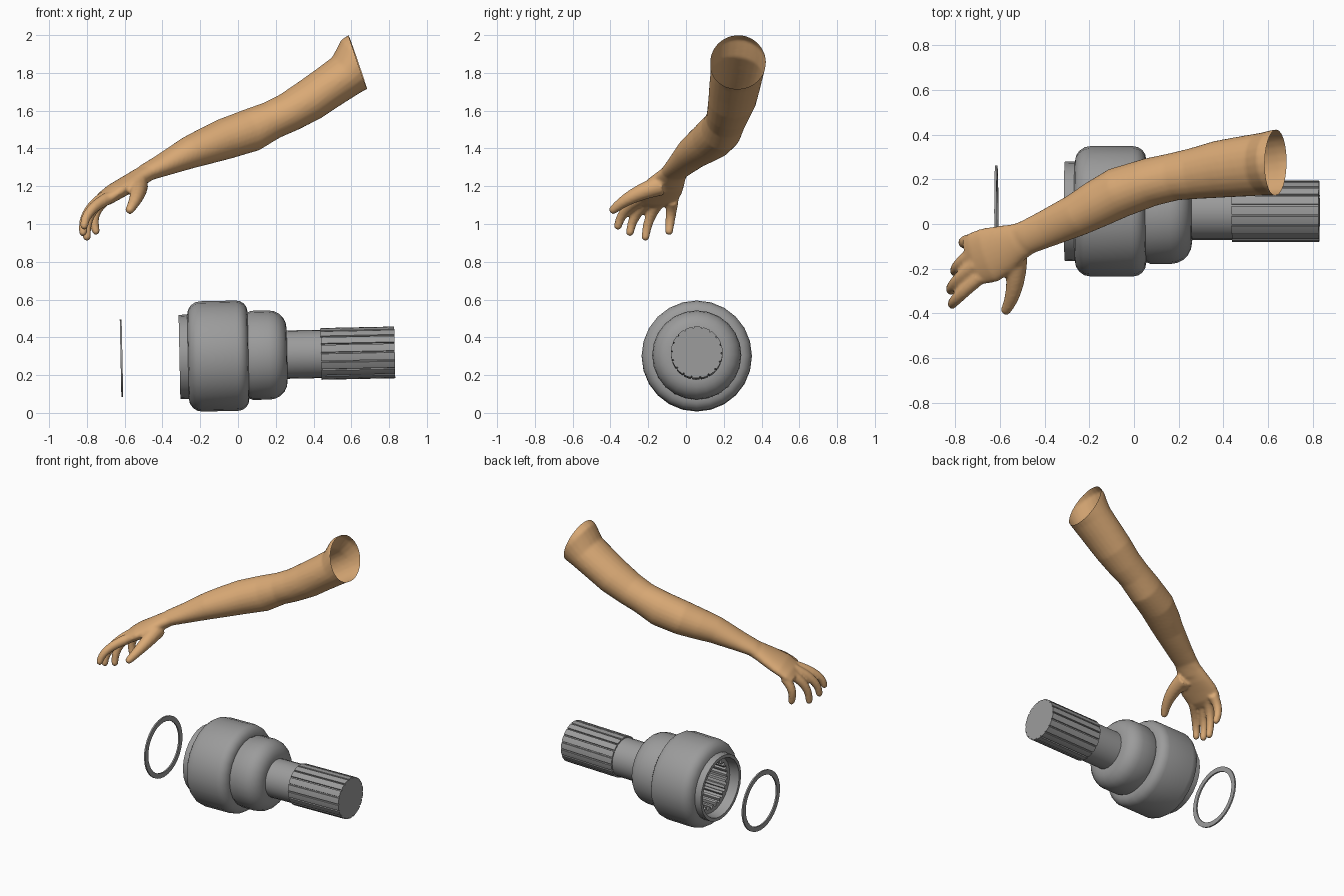
import bpy, bmesh, math
from mathutils import Vector

if "Cube" in bpy.data.objects:
    bpy.data.objects.remove(bpy.data.objects["Cube"])

def material(name, color):
    m = bpy.data.materials.new(name)
    m.diffuse_color = (*color, 1)
    m.use_nodes = True
    m.node_tree.nodes["Principled BSDF"].inputs["Base Color"].default_value = m.diffuse_color
    return m

GRAY = material("steel gray", (0.33, 0.33, 0.33))
SKIN = material("skin", (0.70, 0.40, 0.18))

def add_object(name, bm, mat, angle=35):
    me = bpy.data.meshes.new(name)
    bm.to_mesh(me)
    bm.free()
    ob = bpy.data.objects.new(name, me)
    bpy.context.collection.objects.link(ob)
    me.materials.append(mat)
    bpy.ops.object.select_all(action='DESELECT')
    bpy.context.view_layer.objects.active = ob
    ob.select_set(True)
    bpy.ops.object.shade_smooth_by_angle(angle=math.radians(angle))
    return ob

def bridge(bm, rings, closed=False):
    pairs = list(zip(rings, rings[1:])) + ([(rings[-1], rings[0])] if closed else [])
    for a, b in pairs:
        n = len(a)
        for i in range(n):
            j = (i + 1) % n
            bm.faces.new((a[i], a[j], b[j], b[i]))

# ---------- shaft coupling: lathed parts along a slightly tilted x axis ----------
ROUND = [(0, 1)]

def lathe(name, profile, count, tooth=ROUND, caps=(False, False), closed=False, flip=False):
    """profile: (x, radius, toothed) points; tooth: (fraction, factor) pattern per step"""
    bm = bmesh.new()
    rings = []
    for x, r, toothed in profile:
        ring = []
        for k in range(count):
            for f, s in tooth:
                a = 2 * math.pi * (k + f) / count
                q = r * (s if toothed else 1)
                ring.append(bm.verts.new((x, q * math.cos(a), q * math.sin(a))))
        rings.append(ring)
    bridge(bm, rings, closed)
    for use, ring in zip(caps, (rings[0], rings[-1])):
        if use:
            bm.faces.new(ring)
    bmesh.ops.recalc_face_normals(bm, faces=bm.faces)
    if flip:
        bmesh.ops.reverse_faces(bm, faces=bm.faces)
    ob = add_object(name, bm, GRAY)
    ob.location = (0, 0.057, 0.303)
    ob.rotation_euler.y = -math.radians(1.2)
    return ob

def corner(x, r, rad, a0, a1, steps=4):
    """rounded profile corner around centre (x, r)"""
    return [(x + rad * math.cos(a), r + rad * math.sin(a), False) for a in
            (math.radians(a0 + (a1 - a0) * i / steps) for i in range(steps + 1))]

# collar, large drum, small drum and neck in one profile
body = [(-0.245, 0.165, False), (-0.245, 0.19, False), (-0.31, 0.20, False),
        (-0.31, 0.222, False), (-0.262, 0.224, False)]
body += corner(-0.195, 0.222, 0.07, 180, 90) + corner(-0.005, 0.232, 0.06, 90, 0)
body += [(0.055, 0.228, False), (0.075, 0.236, False)]
body += corner(0.165, 0.141, 0.095, 90, 0, 5) + [(0.26, 0.128, False), (0.45, 0.128, False)]
lathe("coupling_body", body, 24)

# toothed socket inside the collar
lathe("socket_bore", [(-0.245, 0.167, False), (-0.245, 0.165, True), (-0.02, 0.165, True)],
      24, [(0, 1), (0.4, 1), (0.5, 0.89), (0.9, 0.89)], caps=(False, True), flip=True)

# splined shaft end
lathe("splined_shaft", [(0.44, 0.137, True), (0.83, 0.137, True)], 18,
      [(0, 1), (0.4, 1), (0.8, 1), (0.84, 0.94), (0.96, 0.94)], caps=(True, True))

# loose retaining ring
lathe("retaining_ring", [(-0.622, 0.205, False), (-0.612, 0.205, False),
                         (-0.612, 0.172, False), (-0.622, 0.172, False)], 32, closed=True)

# ---------- arm: swept oval sections fused into one skin ----------
def sweep(bm, sections, n=24, side=None):
    """sections: (x, y, z, half_width, half_height)"""
    pts = [Vector(s[:3]) for s in sections]
    rings = []
    for i, s in enumerate(sections):
        t = (pts[min(i + 1, len(pts) - 1)] - pts[max(i - 1, 0)]).normalized()
        w = Vector(side) if side else t.cross(Vector((0, 0, 1)))
        w = (w - t * w.dot(t)).normalized()
        u = w.cross(t)
        rings.append([bm.verts.new(pts[i] + w * s[3] * math.cos(a) + u * s[4] * math.sin(a))
                      for a in (2 * math.pi * k / n for k in range(n))])
    bridge(bm, rings)
    bm.faces.new(rings[0][::-1])
    bm.faces.new(rings[-1])

def digit(bm, points, radii):
    """finger through base, joint and tip, with a rounded end"""
    p = [Vector(q) for q in points]
    path = []
    for i in range(9):
        t = i / 8
        c = p[0] * (1 - t) ** 2 + (p[1] * 2 - (p[0] + p[2]) / 2) * 2 * t * (1 - t) + p[2] * t * t
        r = radii[0] + (radii[1] - radii[0]) * t
        path.append((*c, r, r))
    d = (Vector(path[-1][:3]) - Vector(path[-2][:3])).normalized()
    for f, k in ((0.5, 0.85), (0.85, 0.5)):
        path.append((*(p[2] + d * radii[1] * f), radii[1] * k, radii[1] * k))
    sweep(bm, path, 12, side=(0.3, -0.95, 0.05))

bm = bmesh.new()
# shoulder to wrist
sweep(bm, [(0.70, 0.277, 1.88, 0.15, 0.165), (0.635, 0.275, 1.855, 0.148, 0.15),
           (0.575, 0.268, 1.79, 0.14, 0.12), (0.48, 0.257, 1.725, 0.135, 0.115),
           (0.378, 0.245, 1.655, 0.128, 0.113), (0.27, 0.226, 1.592, 0.115, 0.105),
           (0.18, 0.212, 1.55, 0.107, 0.102), (0.07, 0.187, 1.497, 0.109, 0.115),
           (-0.07, 0.14, 1.45, 0.114, 0.109), (-0.165, 0.09, 1.414, 0.107, 0.098),
           (-0.257, 0.04, 1.378, 0.096, 0.086), (-0.40, -0.025, 1.311, 0.083, 0.06),
           (-0.48, -0.06, 1.275, 0.077, 0.048), (-0.55, -0.09, 1.225, 0.08, 0.045)])
# palm
sweep(bm, [(-0.46, -0.055, 1.28, 0.07, 0.045), (-0.52, -0.08, 1.25, 0.085, 0.047),
           (-0.58, -0.11, 1.212, 0.108, 0.048), (-0.65, -0.14, 1.172, 0.125, 0.046),
           (-0.705, -0.155, 1.135, 0.12, 0.04), (-0.74, -0.165, 1.11, 0.1, 0.025)],
      side=(0.25, -0.97, 0.0))
# fingers and thumb
for base, joint, tip in (
        ((-0.69, -0.235, 1.135), (-0.78, -0.32, 1.07), (-0.815, -0.36, 0.99)),
        ((-0.71, -0.18, 1.14), (-0.797, -0.26, 1.055), (-0.82, -0.297, 0.955)),
        ((-0.715, -0.125, 1.13), (-0.785, -0.185, 1.045), (-0.80, -0.215, 0.93)),
        ((-0.71, -0.072, 1.125), (-0.758, -0.08, 1.05), (-0.752, -0.09, 0.962))):
    digit(bm, (base, joint, tip), (0.034, 0.022))
digit(bm, ((-0.53, -0.13, 1.205), (-0.535, -0.275, 1.15), (-0.573, -0.385, 1.075)), (0.055, 0.024))

arm = add_object("arm", bm, SKIN)
remesh = arm.modifiers.new("fuse", 'REMESH')
remesh.mode = 'VOXEL'
remesh.voxel_size = 0.009
smooth = arm.modifiers.new("soften", 'SMOOTH')
smooth.iterations = 5
for m in ("fuse", "soften"):
    bpy.ops.object.modifier_apply(modifier=m)

# open the shoulder end with a slanted cut
bm = bmesh.new()
bm.from_mesh(arm.data)
bmesh.ops.bisect_plane(bm, geom=bm.verts[:] + bm.edges[:] + bm.faces[:],
                       plane_co=(0.635, 0.275, 1.855), plane_no=(0.945, -0.017, 0.325),
                       clear_outer=True)
bm.to_mesh(arm.data)
bm.free()
bpy.ops.object.shade_smooth_by_angle(angle=math.radians(60))
